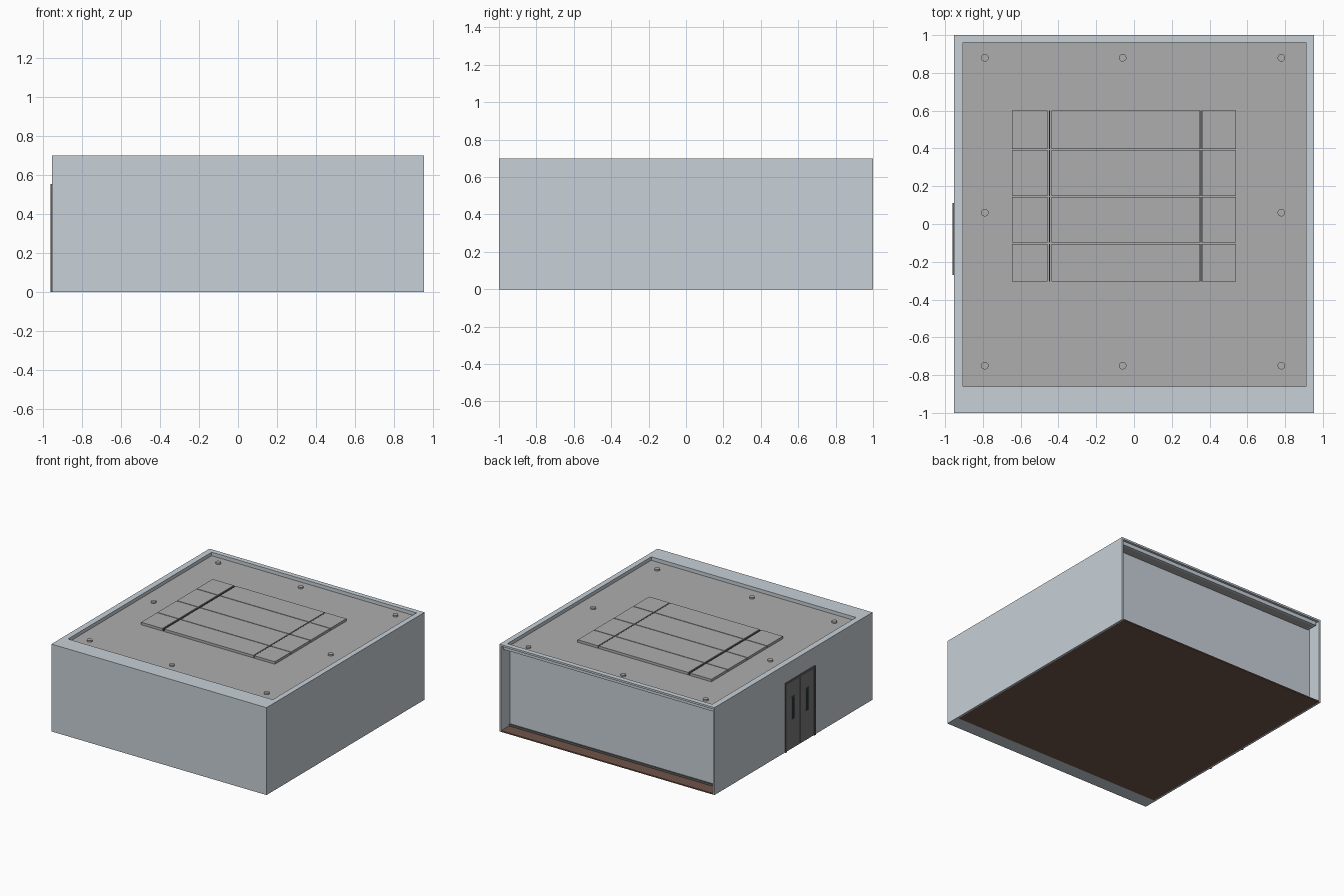
import bpy, bmesh
from mathutils import Matrix, Vector

if "Cube" in bpy.data.objects:
    bpy.data.objects.remove(bpy.data.objects["Cube"])


def mat(name, rgb):
    m = bpy.data.materials.new(name)
    m.diffuse_color = (*rgb, 1)
    m.use_nodes = True
    m.node_tree.nodes["Principled BSDF"].inputs["Base Color"].default_value = m.diffuse_color
    return m


WALL = mat("pale_wall", (0.57, 0.63, 0.68))
FLOOR = mat("brown_floor", (0.16, 0.09, 0.07))
GREY = mat("roof_grey", (0.42, 0.42, 0.42))
TRIM = mat("dark_trim", (0.12, 0.12, 0.12))
DOOR = mat("door_grey", (0.2, 0.19, 0.19))
GLASS = mat("dark_glass", (0.02, 0.03, 0.03))


def boxes(name, items, material):
    """One object from boxes given as (x0, x1, y0, y1, z0, z1)."""
    bm = bmesh.new()
    for x0, x1, y0, y1, z0, z1 in items:
        centre = Vector(((x0 + x1) / 2, (y0 + y1) / 2, (z0 + z1) / 2))
        size = Matrix.Diagonal((x1 - x0, y1 - y0, z1 - z0, 1))
        bmesh.ops.create_cube(bm, size=1, matrix=Matrix.Translation(centre) @ size)
    return finish(name, bm, material)


def finish(name, bm, material):
    me = bpy.data.meshes.new(name)
    bm.to_mesh(me)
    bm.free()
    me.materials.append(material)
    ob = bpy.data.objects.new(name, me)
    bpy.context.collection.objects.link(ob)
    return ob


def frame(x0, x1, y0, y1, z0, z1, w, e, n, s):
    """Four boxes round a rectangle with border widths west, east, north, south."""
    return [(x0, x0 + w, y0, y1, z0, z1), (x1 - e, x1, y0, y1, z0, z1),
            (x0 + w, x1 - e, y1 - n, y1, z0, z1), (x0 + w, x1 - e, y0, y0 + s, z0, z1)]


X = 0.953
# Thin side walls, thick front wall, back wall set in from the edge
boxes("left_wall", [(-X, -X + 0.015, -1, 1, 0, 0.7)], WALL)
boxes("right_wall", [(X - 0.015, X, -1, 1, 0, 0.7)], WALL)
boxes("front_wall", [(-X + 0.015, X - 0.015, -1, -0.89, 0, 0.685)], WALL)
boxes("back_wall", [(-X + 0.015, X - 0.015, 0.87, 0.89, 0.01, 0.67)], WALL)
boxes("back_skirting", [(-X + 0.015, X - 0.015, 0.89, 0.9, 0.008, 0.025)], TRIM)

# Roof: flat rim and a slightly sunken slab
boxes("roof_rim", frame(-X + 0.015, X - 0.015, -1, 1, 0.685, 0.7, 0.033, 0.028, 0.04, 0.14), WALL)
boxes("roof_slab", [(-0.91, 0.915, -0.865, 0.965, 0.655, 0.672)], GREY)
boxes("roof_edge", frame(-0.925, 0.93, -0.88, 0.98, 0.655, 0.686, 0.02, 0.02, 0.02, 0.02), WALL)

# Raised roof panels in a three by four grid with narrow gaps
cols = [(-0.645, -0.457), (-0.438, 0.349), (0.36, 0.54)]
rows = [(-0.305, -0.105), (-0.099, 0.142), (0.148, 0.392), (0.398, 0.6)]
boxes("roof_panels", [(a, b, c, d, 0.67, 0.692) for a, b in cols for c, d in rows], GREY)
boxes("panel_bars", [(x - 0.002, x + 0.002, c, d, 0.67, 0.69)
                     for x in (-0.4475, 0.3545) for c, d in rows], TRIM)

# Eight round lamps round the roof
bm = bmesh.new()
for i, x in enumerate((-0.79, -0.06, 0.78)):
    for j, y in enumerate((-0.75, 0.06, 0.88)):
        if (i, j) != (1, 1):
            bmesh.ops.create_cone(bm, cap_ends=True, segments=16, radius1=0.02, radius2=0.02,
                                  depth=0.014, matrix=Matrix.Translation((x, y, 0.677)))
finish("roof_lamps", bm, GREY)

# Floor with a marked rectangle
boxes("floor", [(-X + 0.015, X - 0.015, -0.89, 1, 0, 0.01)], FLOOR)
boxes("floor_border", frame(-0.67, 0.57, -0.34, 0.61, 0.0, 0.016, 0.01, 0.01, 0.01, 0.01), TRIM)

# Double door in the left wall
boxes("door_frame", [(-0.961, -0.9, -0.27, -0.252, 0, 0.555),
                     (-0.961, -0.9, 0.092, 0.11, 0, 0.555),
                     (-0.961, -0.9, -0.252, 0.092, 0.537, 0.555)], TRIM)
boxes("door_leaves", [(-0.956, -0.93, -0.252, -0.081, 0.002, 0.537),
                      (-0.956, -0.93, -0.079, 0.092, 0.002, 0.537)], DOOR)
for side, y in (("left", 0.01), ("right", -0.167)):
    boxes(side + "_door_window", [(-0.957, -0.928, y - 0.017, y + 0.017, 0.24, 0.41)], GLASS)
    boxes(side + "_window_frame",
          [(-0.959, -0.926, y + k * 0.019 - 0.003, y + k * 0.019 + 0.003, 0.233, 0.417) for k in (-1, 1)]
          + [(-0.959, -0.926, y - 0.016, y + 0.016, z, z + 0.006) for z in (0.233, 0.411)], TRIM)
